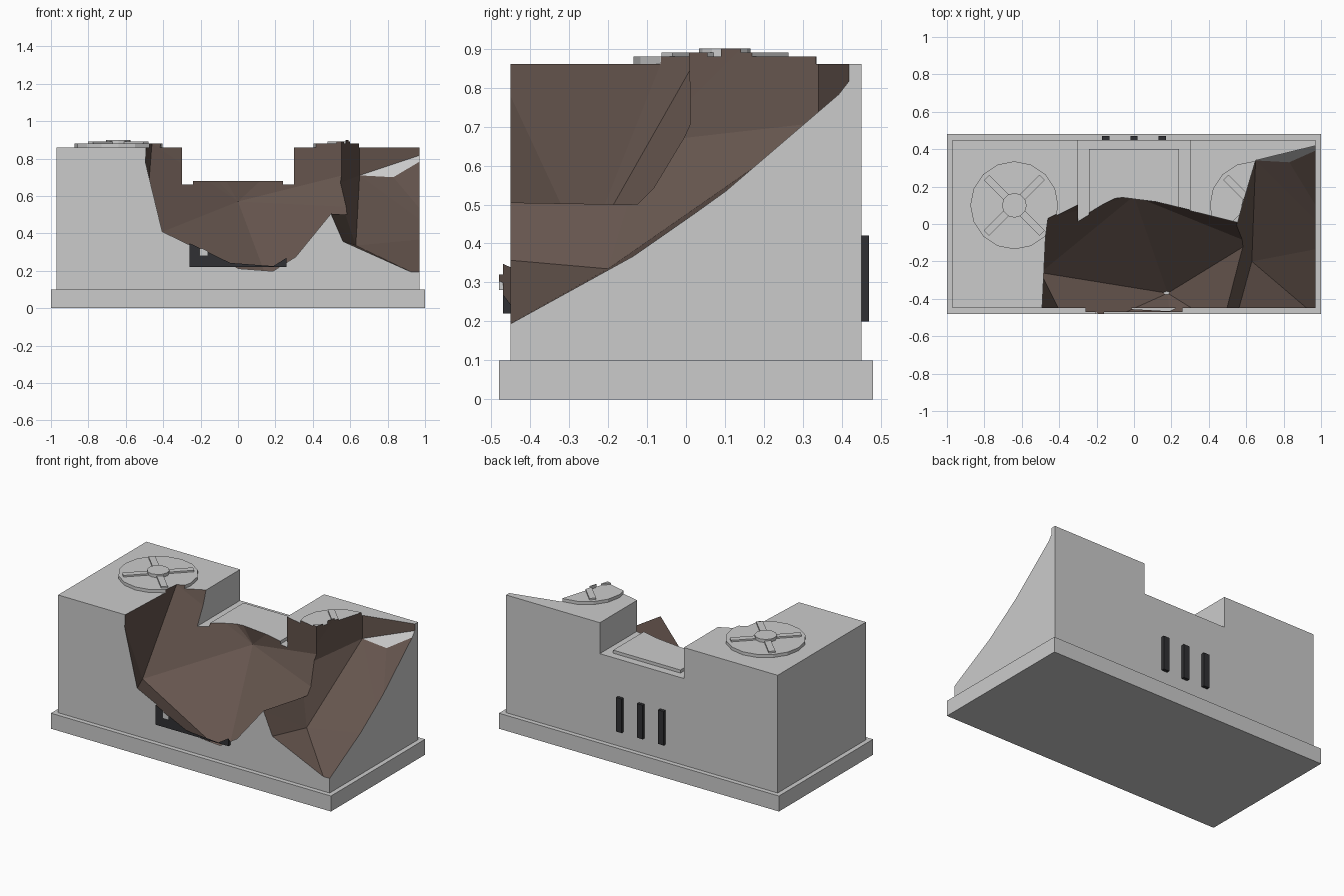
import bpy, bmesh, math
from mathutils import Vector

if "Cube" in bpy.data.objects:
    bpy.data.objects.remove(bpy.data.objects["Cube"])


def material(name, color):
    m = bpy.data.materials.new(name)
    m.diffuse_color = (*color, 1)
    m.use_nodes = True
    m.node_tree.nodes["Principled BSDF"].inputs["Base Color"].default_value = m.diffuse_color
    return m


GREY = material("casing_grey", (0.8, 0.8, 0.8))
BROWN = material("broken_inside", (0.13, 0.09, 0.075))
DARK = material("dark_trim", (0.03, 0.03, 0.033))


def finish(name, bm, mats):
    bmesh.ops.recalc_face_normals(bm, faces=bm.faces)
    me = bpy.data.meshes.new(name)
    bm.to_mesh(me)
    bm.free()
    ob = bpy.data.objects.new(name, me)
    bpy.context.collection.objects.link(ob)
    for m in mats:
        me.materials.append(m)
    return ob


def add_box(bm, lo, hi, angle=0, pivot=(0, 0, 0)):
    verts = bmesh.ops.create_cube(bm, size=1)["verts"]
    lo, hi = Vector(lo), Vector(hi)
    for v in verts:
        v.co = (lo + hi) / 2 + v.co * (hi - lo)
    if angle:
        from mathutils import Matrix
        bmesh.ops.rotate(bm, verts=verts, cent=pivot, matrix=Matrix.Rotation(angle, 3, 'Z'))


def box(name, lo, hi, mats):
    bm = bmesh.new()
    add_box(bm, lo, hi)
    return finish(name, bm, mats)


def cylinder(name, x, y, z0, z1, r, n, mats):
    bm = bmesh.new()
    verts = bmesh.ops.create_cone(bm, cap_ends=True, segments=n, radius1=r, radius2=r, depth=z1 - z0)["verts"]
    bmesh.ops.translate(bm, verts=verts, vec=(x, y, (z0 + z1) / 2))
    return finish(name, bm, mats)


def hull(name, pts):
    bm = bmesh.new()
    for p in pts:
        bm.verts.new(p)
    res = bmesh.ops.convex_hull(bm, input=bm.verts)
    loose = [v for v in bm.verts if not v.link_faces]
    bmesh.ops.delete(bm, geom=loose, context='VERTS')
    bm.normal_update()
    for f in bm.faces:
        c = f.calc_center_median()
        f.material_index = 0 if c.y > 0.34 and c.z < 0.84 else 1
    return finish(name, bm, [GREY, BROWN])


def cut(ob, *cutters):
    for c in cutters:
        mod = ob.modifiers.new("cut", 'BOOLEAN')
        mod.operation = 'DIFFERENCE'
        mod.solver = 'EXACT'
        mod.object = c
        c.hide_render = True
        c.hide_set(True)


# Break-away volumes: a faceted crater on the left, a sloping gouge on the right
crater = hull("crater_cutter", [
    (.18, -.37, .09), (-.5, -.26, .37), (0, .15, .57), (.62, -.1, .54), (.6, 0, .72),
    (-.3, .11, .88), (-.46, .03, .88), (-.33, -.6, .44), (.2, -.6, .4), (.55, -.6, .62),
    (-.49, -.6, 1.1), (-.46, .03, 1.1), (-.3, .11, 1.1), (.57, 0, 1.1), (.6, -.6, 1.1)])
gouge = hull("gouge_cutter", [
    (.63, -.2, .335), (.52, -.6, .37), (1.1, -.6, .11), (1.1, -.11, .38), (.42, -.6, .6),
    (.52, -.1, .66), (.65, .34, .71), (.83, .33, .70), (1.1, .45, .86), (1.1, .40, .9),
    (.65, .34, 1.1), (.55, -.02, .88), (.55, -.02, 1.1), (1.1, .38, 1.1), (.44, -.6, 1.1),
    (1.1, -.6, 1.1)])

# Plinth and casing with a full-depth top notch
box("plinth", (-1, -.48, 0), (1, .48, .1), [])
notch = box("notch_cutter", (-.3, -.6, .66), (.3, .6, 1.2), [GREY])
body = box("casing", (-.97, -.45, .1), (.97, .45, .86), [GREY, BROWN])
cut(body, notch, crater, gouge)

# Hatch plate lying in the notch
cut(box("hatch_plate", (-.24, -.4, .66), (.24, .4, .68), [GREY, BROWN]), crater, gouge)

# Two roof fans
for side, x in (("left", -.64), ("right", .64)):
    bm = bmesh.new()
    for k in range(4):
        add_box(bm, (x + .04, .08, .875), (x + .21, .12, .89),
                math.pi / 4 + k * math.pi / 2, (x, .1, 0))
    parts = [
        cylinder(side + "_fan_disc", x, .1, .855, .88, .235, 16, [GREY, BROWN]),
        finish(side + "_fan_blades", bm, [GREY, BROWN]),
        cylinder(side + "_fan_hub", x, .1, .875, .9, .066, 12, [GREY, BROWN])]
    if x > 0:
        for p in parts:
            cut(p, crater, gouge)
    else:
        for p in parts:
            cut(p, crater)

# Broken front panel with a small indicator
cut(box("front_panel", (-.26, -.47, .22), (.26, -.44, .62), [DARK, BROWN]), crater, gouge)
cut(box("indicator", (-.205, -.48, .28), (-.16, -.465, .32), [GREY, BROWN]), crater)

# Vent slats on the back
for i in (-1, 0, 1):
    box("back_vent", (i * .15 - .02, .44, .2), (i * .15 + .02, .47, .42), [DARK])
